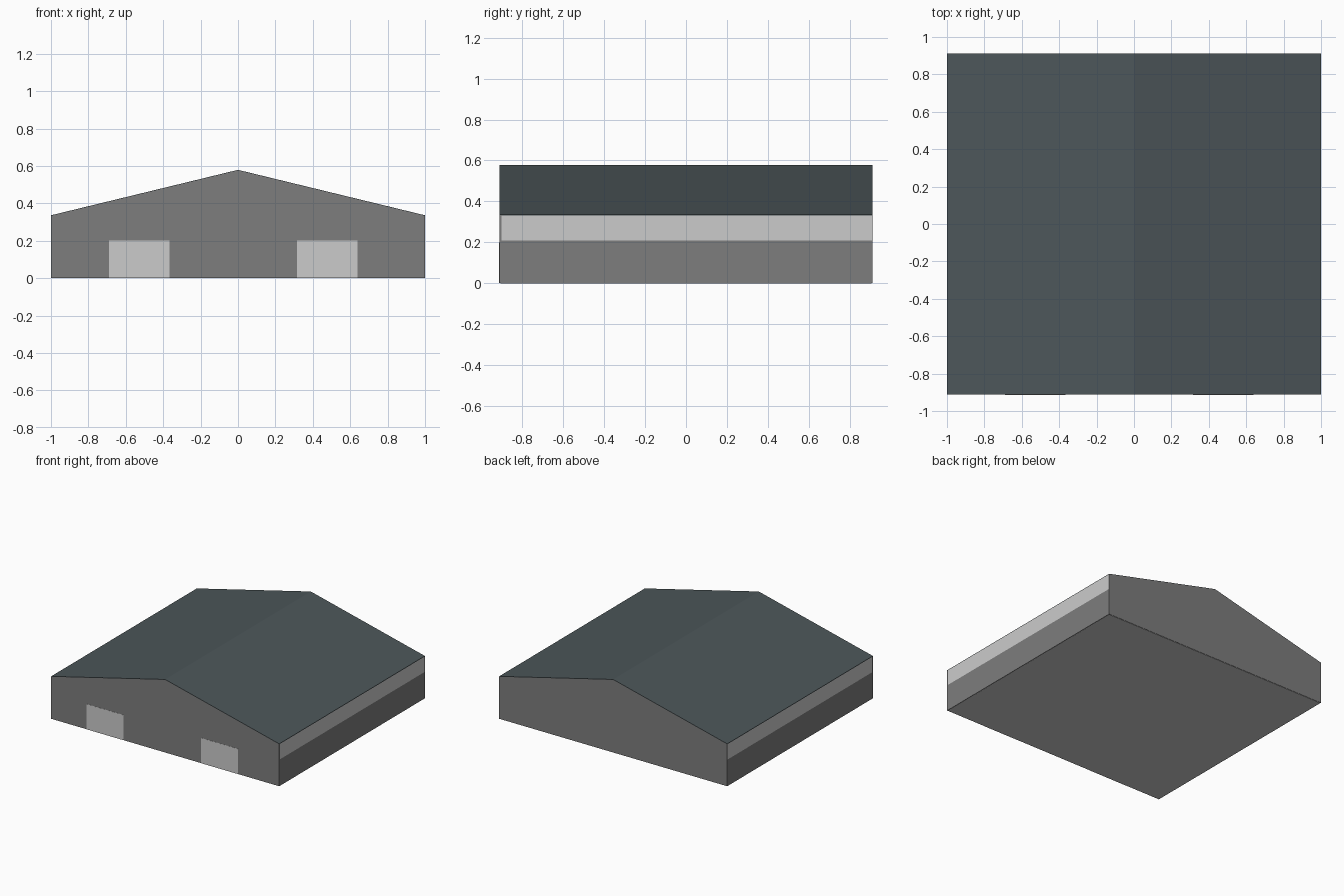
import bpy, bmesh
from mathutils import Vector

if "Cube" in bpy.data.objects:
    bpy.data.objects.remove(bpy.data.objects["Cube"])

HX, HY = 1.0, 0.912        # half width, half depth
EAVE, RIDGE = 0.335, 0.578
T = 0.01                   # wall thickness


def material(name, rgb):
    m = bpy.data.materials.new(name)
    m.diffuse_color = (*rgb, 1)
    m.use_nodes = True
    m.node_tree.nodes["Principled BSDF"].inputs["Base Color"].default_value = m.diffuse_color
    return m


WALL = material("grey wall", (0.207, 0.207, 0.207))
LIGHT = material("light grey panel", (0.6, 0.6, 0.6))
ROOF = material("slate roof", (0.073, 0.094, 0.101))


def finish(name, bm, mat):
    bmesh.ops.recalc_face_normals(bm, faces=bm.faces)
    me = bpy.data.meshes.new(name)
    bm.to_mesh(me)
    bm.free()
    me.materials.append(mat)
    ob = bpy.data.objects.new(name, me)
    bpy.context.collection.objects.link(ob)
    return ob


def extrude_y(name, profile, y0, y1, mat):
    """Extrude an x-z profile from y0 to y1."""
    bm = bmesh.new()
    f = bm.faces.new([bm.verts.new((x, y0, z)) for x, z in profile])
    r = bmesh.ops.extrude_face_region(bm, geom=[f])
    vs = [v for v in r["geom"] if isinstance(v, bmesh.types.BMVert)]
    bmesh.ops.translate(bm, vec=(0, y1 - y0, 0), verts=vs)
    return finish(name, bm, mat)


def box(name, x0, x1, y0, y1, z0, z1, mat):
    return extrude_y(name, [(x0, z0), (x1, z0), (x1, z1), (x0, z1)], y0, y1, mat)


def roof_z(x):
    return RIDGE - (RIDGE - EAVE) * abs(x)


def bar(name, a, b, w, y):
    """Flat truss member between two x-z points."""
    a, b = Vector(a), Vector(b)
    d = (b - a).normalized()
    n = Vector((-d.y, d.x)) * w / 2
    extrude_y(name, [a + n, b + n, b - n, a - n], y - w / 2, y + w / 2, ROOF)


# Gable end walls
gable = [(-HX, 0), (HX, 0), (HX, EAVE - 0.002), (0, RIDGE - 0.002), (-HX, EAVE - 0.002)]
extrude_y("front_gable_wall", gable, -HY, -HY + T, WALL)
extrude_y("back_gable_wall", gable, HY - T / 4, HY, WALL)

# Light floor slab
box("floor", -HX + T / 2, HX - T / 2, -HY + T / 2, HY - T / 2, -0.0005, 0.008, LIGHT)

# Side walls, upper light panels and roof slopes
for s, side in ((-1, "left"), (1, "right")):
    x0, x1 = sorted((s * HX, s * (HX - T)))
    box(side + "_lower_wall", x0, x1, -HY + T, HY - T / 4, 0, 0.21, WALL)
    box(side + "_upper_panel", x0, x1, -HY + T, HY - T / 4, 0.21, EAVE - 0.003, LIGHT)
    extrude_y(side + "_roof", [(0, RIDGE - 0.003), (0, RIDGE + 0.001),
                               (s * HX, EAVE + 0.001), (s * HX, EAVE - 0.003)],
              -HY, HY, ROOF)

# Doors on the front
for name, x0, x1 in (("left_door", -0.69, -0.365), ("right_door", 0.315, 0.64)):
    box(name, x0, x1, -HY - 0.001, -HY + 0.003, 0, 0.2, LIGHT)

# Interior trusses, bay by bay
for i in range(6):
    y = -0.785 + 0.336 * i
    bar("truss_tie", (-0.98, 0.315), (0.98, 0.315), 0.012, y)
    for s in (-1, 1):
        bar("column", (s * 0.98, 0.008), (s * 0.98, 0.32), 0.014, y)
        bar("truss_rafter", (s * 0.98, roof_z(0.98) - 0.012), (0, RIDGE - 0.012), 0.012, y)
        for x in (0.11, 0.25, 0.53):
            bar("truss_post", (s * x, 0.315), (s * x, roof_z(x) - 0.003), 0.007, y)
